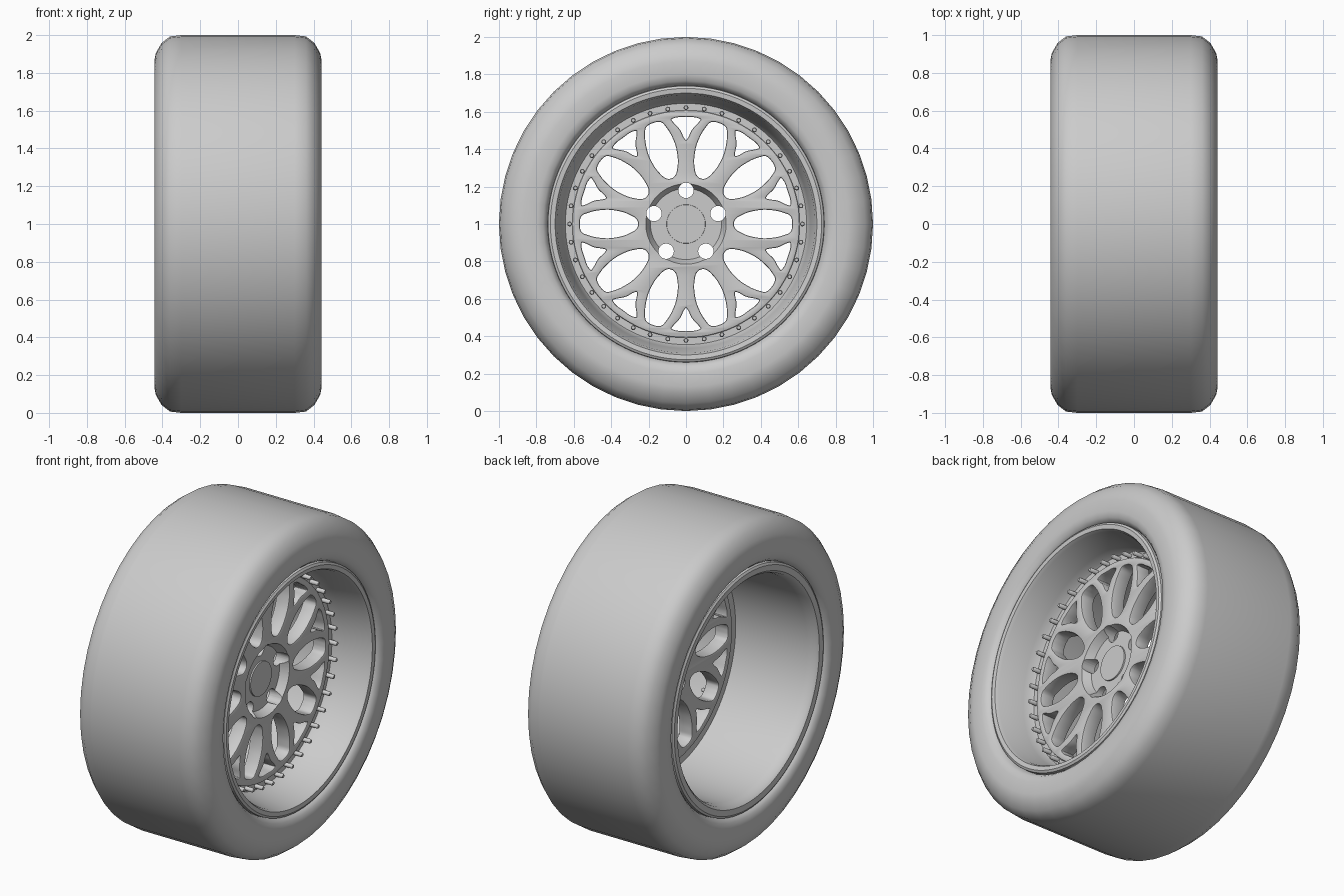
import bpy, bmesh
from math import sin, cos, pi, radians
from mathutils import Matrix

if "Cube" in bpy.data.objects:
    bpy.data.objects.remove(bpy.data.objects["Cube"])

AXLE = 1.0  # height of the wheel axis, which runs along x


def revolve(bm, profile, n, y=0.0, z=AXLE, closed=False):
    """Spin (x, radius) points around an x-parallel axis."""
    rings = []
    for i in range(n):
        a = 2 * pi * i / n
        rings.append([bm.verts.new((x, y + r * cos(a), z + r * sin(a))) for x, r in profile])
    count = len(profile)
    for i in range(n):
        a, b = rings[i], rings[(i + 1) % n]
        for j in range(count if closed else count - 1):
            k = (j + 1) % count
            bm.faces.new((a[j], a[k], b[k], b[j]))


def rod(x0, x1, r0, r1=None):
    return [(x0, 0), (x0, r0), (x1, r1 or r0), (x1, 0)]


def finish(bm, name, angle=None):
    bmesh.ops.remove_doubles(bm, verts=bm.verts, dist=1e-5)
    bmesh.ops.dissolve_degenerate(bm, edges=bm.edges, dist=1e-6)
    bmesh.ops.recalc_face_normals(bm, faces=bm.faces)
    mesh = bpy.data.meshes.new(name)
    bm.to_mesh(mesh)
    bm.free()
    ob = bpy.data.objects.new(name, mesh)
    bpy.context.collection.objects.link(ob)
    if angle:
        smooth(ob, angle)
    return ob


def select(ob):
    bpy.ops.object.select_all(action='DESELECT')
    ob.select_set(True)
    bpy.context.view_layer.objects.active = ob


def smooth(ob, angle):
    select(ob)
    bpy.ops.object.shade_smooth_by_angle(angle=radians(angle))


# Tyre: wide flat tread, rounded shoulders, sidewalls rolling in to the bead
half = [(0.30, 1.0), (0.36, 0.993), (0.405, 0.958), (0.435, 0.905), (0.442, 0.87),
        (0.442, 0.80), (0.434, 0.765), (0.415, 0.748), (0.385, 0.735)]
bm = bmesh.new()
revolve(bm, [(-x, r) for x, r in reversed(half)] + half, 48)
finish(bm, "tyre", 50)

# Rim: stepped outer lip, mounting flange, deep open barrel behind
bm = bmesh.new()
revolve(bm, [(0.395, 0.74), (0.42, 0.738), (0.428, 0.725), (0.425, 0.70), (0.405, 0.69),
             (0.25, 0.665), (0.20, 0.652), (0.188, 0.645), (0.188, 0.585), (0.13, 0.585),
             (0.12, 0.655), (-0.36, 0.665), (-0.41, 0.675), (-0.425, 0.69), (-0.428, 0.725),
             (-0.42, 0.738), (-0.395, 0.74), (-0.36, 0.70), (0.36, 0.71)], 96, closed=True)
finish(bm, "rim", 35)

# Spoke plate: flat curve with petal and V-shaped openings, extruded and bevelled
curve = bpy.data.curves.new("spokes", 'CURVE')
curve.dimensions = '2D'
curve.fill_mode = 'BOTH'
curve.extrude = 0.037
curve.bevel_depth = 0.008
curve.bevel_resolution = 1


def outline(points, angle=0.0, res=4):
    s = curve.splines.new('BEZIER')
    s.bezier_points.add(len(points) - 1)
    s.use_cyclic_u = True
    s.resolution_u = res
    c, d = cos(angle), sin(angle)
    for p, (r, t) in zip(s.bezier_points, points):
        p.co = (r * c - t * d, r * d + t * c, 0)
        p.handle_left_type = p.handle_right_type = 'AUTO'


def mirrored(points):
    return points + [(r, -t) for r, t in reversed(points[1:-1])]


petal = mirrored([(0.248, 0), (0.257, 0.028), (0.29, 0.053), (0.38, 0.081), (0.46, 0.082),
                  (0.53, 0.066), (0.562, 0.05), (0.573, 0.028), (0.576, 0)])
vee = mirrored([(0.44, 0), (0.452, 0.014), (0.50, 0.039), (0.545, 0.079), (0.56, 0.086),
                (0.571, 0.074), (0.579, 0)])
outline([(0.60 * cos(k * pi / 12), 0.60 * sin(k * pi / 12)) for k in range(24)])
for k in range(10):
    outline(petal, k * pi / 5)
    outline(vee, (k + 0.5) * pi / 5)
spokes = bpy.data.objects.new("spokes", curve)
bpy.context.collection.objects.link(spokes)
select(spokes)
bpy.ops.object.convert(target='MESH')
spokes = bpy.context.view_layer.objects.active
spokes.name = "spokes"
# plate local z becomes the axle direction
spokes.data.transform(Matrix(((0, 0, 1, 0.155), (1, 0, 0, 0), (0, 1, 0, AXLE), (0, 0, 0, 1))))
bm = bmesh.new()
bm.from_mesh(spokes.data)
bmesh.ops.remove_doubles(bm, verts=bm.verts, dist=1e-5)
bmesh.ops.recalc_face_normals(bm, faces=bm.faces)
bm.to_mesh(spokes.data)
bm.free()

# Hub dish and five lug holes are cut out of the plate
bm = bmesh.new()
revolve(bm, rod(0.15, 0.25, 0.19, 0.24), 64)
dish = finish(bm, "dish_cutter")
bm = bmesh.new()
for k in range(5):
    a = pi / 2 + k * 2 * pi / 5
    revolve(bm, rod(0.0, 0.35, 0.041), 24, 0.18 * cos(a), AXLE + 0.18 * sin(a))
lugs = finish(bm, "lug_cutter")
select(spokes)
for cutter in (dish, lugs):
    cutter.hide_render = True
    mod = spokes.modifiers.new("cut", 'BOOLEAN')
    mod.operation = 'DIFFERENCE'
    mod.solver = 'EXACT'
    mod.object = cutter
    bpy.ops.object.modifier_apply(modifier=mod.name)
    bpy.data.objects.remove(cutter)
smooth(spokes, 35)

# Centre cap
bm = bmesh.new()
revolve(bm, rod(0.13, 0.158, 0.107, 0.103), 48)
finish(bm, "centre_cap", 35)

# Ring of studs around the flange
bm = bmesh.new()
for k in range(40):
    a = 2 * pi * k / 40
    revolve(bm, [(0.17, 0), (0.17, 0.013), (0.236, 0.013), (0.242, 0.009), (0.242, 0)], 12,
            0.622 * cos(a), AXLE + 0.622 * sin(a))
finish(bm, "flange_studs", 50)
